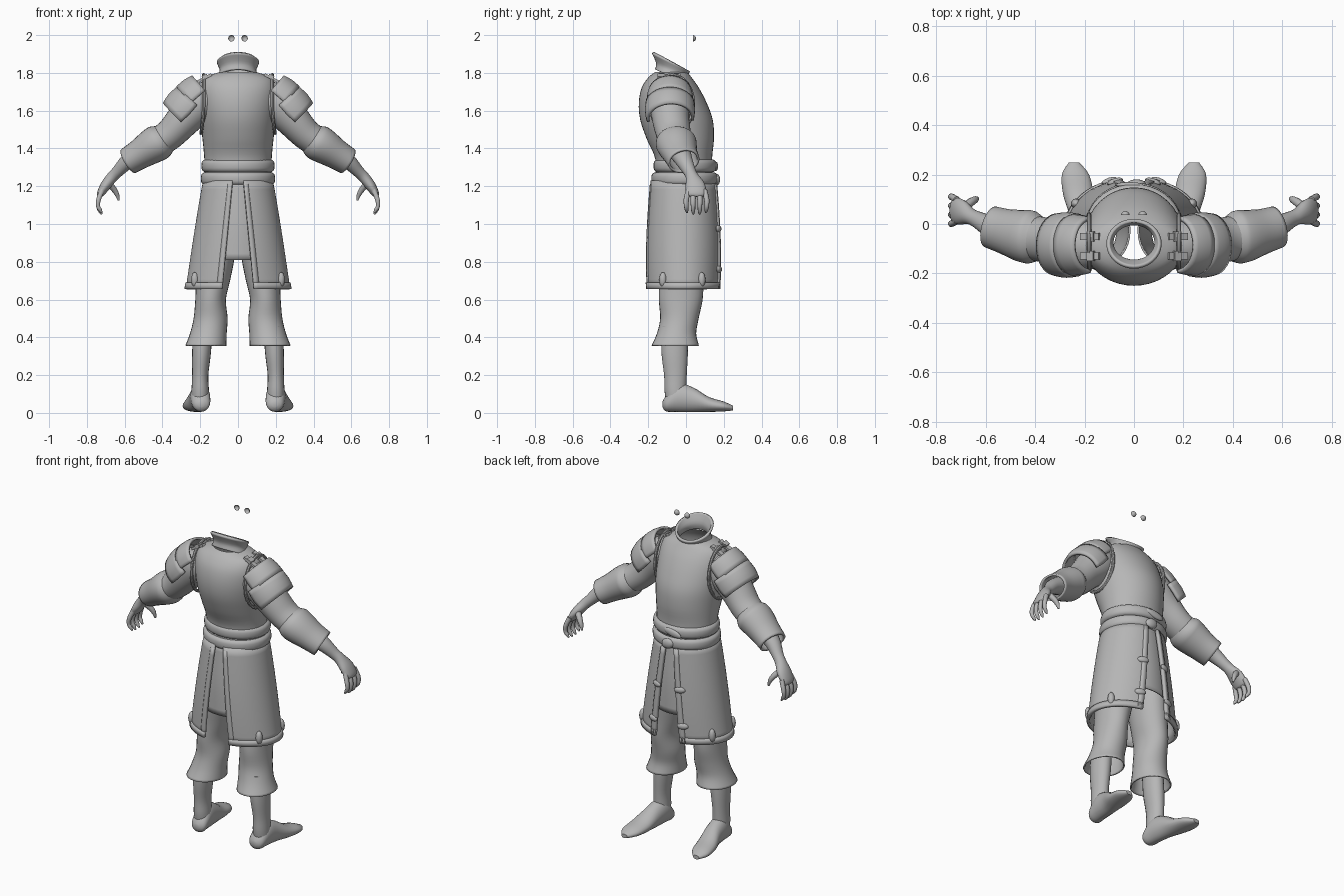
import bpy, bmesh, math
from mathutils import Vector, Matrix

if "Cube" in bpy.data.objects:
    bpy.data.objects.remove(bpy.data.objects["Cube"])

X, Y, Z = Vector((1, 0, 0)), Vector((0, 1, 0)), Vector((0, 0, 1))
mat = bpy.data.materials.new("plain_grey")
mat.diffuse_color = (0.47, 0.47, 0.47, 1)
mat.use_nodes = True
mat.node_tree.nodes["Principled BSDF"].inputs["Base Color"].default_value = mat.diffuse_color


def finish(name, bm, mirror=False, thick=0, angle=40):
    bmesh.ops.recalc_face_normals(bm, faces=bm.faces[:])
    me = bpy.data.meshes.new(name)
    bm.to_mesh(me)
    bm.free()
    me.materials.append(mat)
    ob = bpy.data.objects.new(name, me)
    bpy.context.collection.objects.link(ob)
    if thick:
        m = ob.modifiers.new("thickness", 'SOLIDIFY')
        m.thickness, m.offset = thick, 0
    if mirror:
        ob.modifiers.new("mirror", 'MIRROR').use_clip = False
    bpy.ops.object.select_all(action='DESELECT')
    ob.select_set(True)
    bpy.context.view_layer.objects.active = ob
    bpy.ops.object.shade_smooth_by_angle(angle=math.radians(angle))
    return ob


def grid(bm, rows, closed):
    vs = [[bm.verts.new(p) for p in r] for r in rows]
    for a, b in zip(vs, vs[1:]):
        n = len(a)
        for i in range(n if closed else n - 1):
            j = (i + 1) % n
            bm.faces.new((a[i], a[j], b[j], b[i]))
    return vs


def smooth_rows(rows, k):
    """Catmull-Rom interpolation of section rows."""
    rows = [Vector(r) for r in rows]
    out = []
    for i in range(len(rows) - 1):
        p0, p1, p2 = rows[max(i - 1, 0)], rows[i], rows[i + 1]
        p3 = rows[min(i + 2, len(rows) - 1)]
        for s in range(k):
            t = s / k
            out.append(0.5 * (2 * p1 + (p2 - p0) * t + (2 * p0 - 5 * p1 + 4 * p2 - p3) * t * t
                              + (3 * p1 - p0 - 3 * p2 + p3) * t ** 3))
    return out + [rows[-1]]


def loft(name, rows, ref=X, axis=None, n=28, arc=None, k=4, cap=False, **kw):
    """Elliptic sections (x, y, z, radius along ref, radius across)."""
    rows = smooth_rows(rows, k)
    bm = bmesh.new()
    rings = []
    for i, r in enumerate(rows):
        c = Vector(r[:3])
        t = axis or Vector(rows[min(i + 1, len(rows) - 1)][:3]) - Vector(rows[max(i - 1, 0)][:3])
        t = t.normalized()
        u = (ref - t * ref.dot(t)).normalized()
        w = t.cross(u)
        a0, a1 = arc or (0, 360)
        m = n if not arc else n - 1
        angs = [math.radians(a0 + (a1 - a0) * j / m) for j in range(n)]
        rings.append([c + u * r[3] * math.cos(a) + w * r[4] * math.sin(a) for a in angs])
    vs = grid(bm, rings, not arc)
    if cap:
        bm.faces.new(vs[0])
        bm.faces.new(vs[-1])
    return finish(name, bm, **kw)


def blob(name, pos, size, mirror=False, rot=0, axis='Z'):
    bm = bmesh.new()
    bmesh.ops.create_uvsphere(bm, u_segments=12, v_segments=8, radius=1)
    M = Matrix.Translation(pos) @ Matrix.Rotation(math.radians(rot), 4, axis) @ Matrix.Diagonal((*size, 1))
    bmesh.ops.transform(bm, matrix=M, verts=bm.verts)
    return finish(name, bm, mirror)


def box(name, pos, size, rot=0):
    bm = bmesh.new()
    bmesh.ops.create_cube(bm, size=1)
    M = Matrix.Translation(pos) @ Matrix.Rotation(math.radians(rot), 4, 'Y') @ Matrix.Diagonal((*size, 1))
    bmesh.ops.transform(bm, matrix=M, verts=bm.verts)
    return finish(name, bm, True)


# Torso and collar
loft("torso", [(0, -.01, 1.2, .175, .155), (0, -.012, 1.34, .178, .15), (0, -.03, 1.45, .188, .178),
               (0, -.05, 1.55, .2, .192), (0, -.07, 1.64, .207, .18), (0, -.083, 1.72, .203, .152),
               (0, -.085, 1.775, .175, .115), (0, -.078, 1.805, .095, .085)], axis=Z, n=40)
loft("collar", [(0, -.075, 1.775, .103, .092), (0, -.075, 1.815, .09, .086), (0, -.08, 1.86, .106, .106)],
     axis=Vector((0, .45, .89)), n=32, thick=.014)

# Armhole edging on the vest
hole = [(.182 + .014 * math.sin(a) ** 2 * (math.sin(a) < 0), -.075 + .115 * math.cos(a),
         1.635 + .155 * math.sin(a), .009, .009) for a in [math.tau * i / 24 for i in range(25)]]
loft("armhole_edge", hole, ref=X, n=8, k=1, mirror=True)

# Two wrapped belt bands and the front knot
for name, z, cy, rx, ry in (("upper_belt", 1.275, -.005, .19, .163), ("lower_belt", 1.207, -.008, .193, .172)):
    loft(name, [(0, cy, z, rx - .014, ry - .014), (0, cy, z + .01, rx, ry), (0, cy, z + .034, rx + .004, ry + .004),
                (0, cy, z + .056, rx, ry), (0, cy, z + .066, rx - .014, ry - .014)], axis=Z, n=36, k=2)
blob("belt_knot", (.01, .163, 1.235), (.04, .018, .03), rot=15, axis='Y')
blob("belt_tuck", (-.02, .158, 1.305), (.06, .012, .022), rot=-12, axis='Y')


# Coat skirt: two side panels with slits front and back
def coat(a, z, off=0):
    """Point on the flared coat; a runs 0 (front slit) to 1 (back slit)."""
    f = (1.23 - z) / .57
    rx = .178 + .092 * f ** .9 + off
    ry = .168 + .04 * math.sin(min(f, 1) * 1.7) - .014 * f + off
    gap = math.asin(min(1, (.028 + .055 * f) / rx))
    t = math.pi / 2 - gap - a * (math.pi - 2 * gap)
    return Vector((rx * math.cos(t), -.015 + ry * math.sin(t), z))


def coat_patch(name, a0, a1, z0, z1, off, thick, na, nz):
    bm = bmesh.new()
    grid(bm, [[coat(a0 + (a1 - a0) * i / na, z0 + (z1 - z0) * j / nz, off) for i in range(na + 1)]
              for j in range(nz + 1)], False)
    return finish(name, bm, True, thick)


coat_patch("coat_panel", 0, 1, 1.23, .66, 0, .012, 32, 12)
coat_patch("coat_hem", 0, 1, .69, .655, .004, .018, 32, 2)
coat_patch("coat_front_trim", 0, .05, 1.21, .66, .004, .018, 2, 12)
coat_patch("coat_back_trim", .955, 1, 1.21, .66, .002, .014, 2, 12)
loft("inner_tunic", [(0, -.015, 1.23, .165, .15), (0, -.015, 1.0, .185, .172), (0, -.015, .81, .205, .175)],
     axis=Z, n=36, thick=.008)
for z in (.975, .76):
    p = coat(.04, z, .008)
    blob("coat_toggle", p, (.034, .014, .019), True, rot=-18)
for a in (.3, .72):
    p = coat(a, .705, .006)
    blob("hem_ornament", p, (.02, .02, .04), True)

# Legs, trousers and feet
loft("trouser_leg", [(.11, -.025, .93, .092, .13), (.115, -.025, .82, .092, .125), (.132, -.025, .7, .086, .115),
                     (.145, -.028, .6, .077, .112), (.145, -.035, .5, .086, .098), (.157, -.05, .42, .093, .1),
                     (.17, -.057, .355, .105, .122)], axis=Z, mirror=True, thick=.008)
loft("shin", [(.185, -.06, .46, .05, .07), (.193, -.06, .32, .05, .07), (.2, -.056, .2, .043, .06),
              (.2, -.056, .12, .046, .058), (.2, -.05, .06, .046, .056)], axis=Z, n=20, mirror=True, cap=True)
loft("foot", [(.195, -.124, .045, .015, .015), (.195, -.105, .05, .045, .042), (.2, -.045, .08, .053, .075),
              (.208, .035, .07, .054, .066), (.225, .12, .045, .062, .04), (.237, .2, .034, .055, .026),
              (.243, .25, .025, .02, .012)], axis=Y, n=20, mirror=True, cap=True)

# Sleeves, cuffs and forearms
loft("sleeve", [(.14, -.085, 1.68, .09, .085), (.21, -.085, 1.635, .105, .105), (.29, -.08, 1.55, .098, .092),
                (.36, -.065, 1.475, .092, .082), (.44, -.05, 1.42, .088, .08)], ref=Y, mirror=True)
loft("cuff", [(.385, -.055, 1.455, .08, .07), (.415, -.053, 1.435, .1, .088), (.45, -.048, 1.415, .1, .088),
              (.52, -.03, 1.37, .086, .074), (.58, -.012, 1.333, .08, .067)], ref=Y, mirror=True, thick=.012)
loft("forearm", [(.5, -.035, 1.385, .06, .055), (.58, -.01, 1.335, .046, .043), (.635, .018, 1.28, .034, .032),
                 (.665, .032, 1.25, .034, .03), (.7, .048, 1.205, .052, .028), (.728, .055, 1.16, .05, .02),
                 (.733, .056, 1.145, .03, .01)], ref=Y, n=18, mirror=True, cap=True)

# Fingers and thumb
for i in range(4):
    y, d = .012 + .029 * i, .008 * abs(i - 1.5)
    s = (i - 1.5) * .007
    loft("finger", [(.718, y, 1.18, .013, .014), (.738, y + s, 1.13, .014, .013), (.741, y + s, 1.095, .012, .011),
                    (.73, y + s * .8, 1.063 + d, .01, .01), (.72, y + s * .6, 1.047 + d, .004, .004)],
         ref=Y, n=10, k=3, mirror=True, cap=True)
loft("thumb", [(.685, .07, 1.215, .018, .018), (.658, .09, 1.185, .017, .016), (.64, .1, 1.155, .013, .012),
               (.632, .103, 1.125, .005, .005)], ref=Y, n=10, k=3, mirror=True, cap=True)

# Layered shoulder plates wrapping the upper arm
loft("upper_shoulder_plate", [(.175, -.085, 1.705, .105, .1), (.21, -.085, 1.675, .115, .11),
                              (.25, -.085, 1.64, .118, .11)],
     ref=Y, arc=(0, 180), n=20, k=2, mirror=True, thick=.014)
loft("lower_shoulder_plate", [(.235, -.085, 1.645, .12, .113), (.275, -.085, 1.6, .125, .12),
                              (.315, -.083, 1.56, .118, .108)],
     ref=Y, arc=(-12, 192), n=22, k=2, mirror=True, thick=.016)
# Shoulder straps and buckles
for y in (-.13, -.05):
    box("shoulder_strap", (.178, y, 1.772), (.085, .028, .014), 28)
    box("strap_buckle", (.175, y, 1.78), (.03, .04, .02), 28)

# Eyes: small front-facing domes
for s in (-1, 1):
    bm = bmesh.new()
    bmesh.ops.create_uvsphere(bm, u_segments=16, v_segments=10, radius=.017)
    bmesh.ops.bisect_plane(bm, geom=bm.verts[:] + bm.edges[:] + bm.faces[:], plane_co=(0, 0, 0),
                           plane_no=(0, 1, 0), clear_inner=True)
    bmesh.ops.translate(bm, verts=bm.verts[:], vec=(s * .035, .036, 1.983))
    finish("eye", bm)
